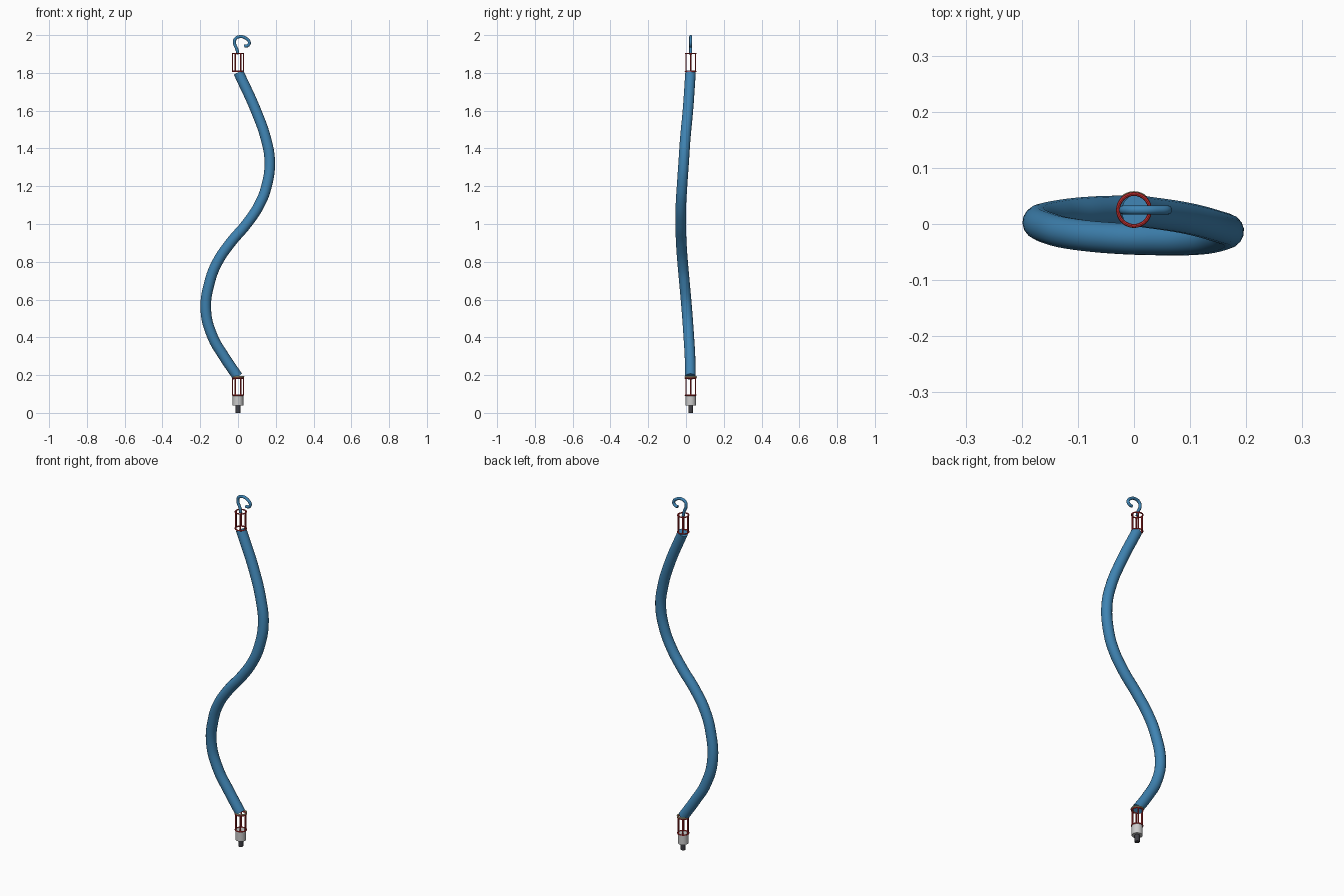
import bpy, math

if "Cube" in bpy.data.objects:
    bpy.data.objects.remove(bpy.data.objects["Cube"])

CY = 0.025  # y of the end fittings


def material(name, rgb):
    m = bpy.data.materials.new(name)
    m.diffuse_color = (*rgb, 1)
    m.use_nodes = True
    m.node_tree.nodes["Principled BSDF"].inputs["Base Color"].default_value = m.diffuse_color
    return m


BLUE = material("blue", (0.05, 0.23, 0.45))
RED = material("red", (0.6, 0.03, 0.03))
DARK = material("dark", (0.05, 0.05, 0.06))
YELLOW = material("pale_yellow", (0.6, 0.6, 0.35))


def finish(name, mat=None):
    ob = bpy.context.object
    ob.name = name
    if mat:
        ob.data.materials.append(mat)
    bpy.ops.object.shade_smooth_by_angle(angle=math.radians(40))
    return ob


def tube(name, points, radius, mat, res=10):
    cu = bpy.data.curves.new(name, 'CURVE')
    cu.dimensions = '3D'
    cu.bevel_depth = radius
    cu.bevel_resolution = 6
    cu.use_fill_caps = True
    cu.resolution_u = res
    sp = cu.splines.new('BEZIER')
    sp.bezier_points.add(len(points) - 1)
    for bp, p in zip(sp.bezier_points, points):
        bp.co = p
        bp.handle_left_type = bp.handle_right_type = 'AUTO'
    cu.materials.append(mat)
    ob = bpy.data.objects.new(name, cu)
    bpy.context.collection.objects.link(ob)
    return ob


def cylinder(name, r, z0, z1, mat=None, x=0, y=CY, sides=32):
    bpy.ops.mesh.primitive_cylinder_add(vertices=sides, radius=r, depth=z1 - z0,
                                        location=(x, y, (z0 + z1) / 2))
    return finish(name, mat)


def ring(name, r, thick, z, mat):
    bpy.ops.mesh.primitive_torus_add(major_radius=r, minor_radius=thick,
                                     major_segments=32, minor_segments=8,
                                     location=(0, CY, z))
    return finish(name, mat)


def cage(name, z0, z1):
    # two rings joined by six thin wires
    for label, z in (("lower", z0), ("upper", z1)):
        ring(f"{name}_{label}_ring", 0.0285, 0.0035, z, RED)
    for i in range(6):
        a = i * math.pi / 3
        cylinder(f"{name}_wire_{i + 1}", 0.003, z0, z1, RED,
                 0.0285 * math.cos(a), CY + 0.0285 * math.sin(a), 8)


# winding hose
tube("hose", [(-0.002, 0.023, 0.192), (-0.075, 0.021, 0.3), (-0.133, 0.015, 0.4),
              (-0.17, 0.005, 0.54), (-0.148, -0.009, 0.7), (-0.108, -0.018, 0.8),
              (-0.04, -0.025, 0.9), (0.045, -0.028, 1.0), (0.112, -0.027, 1.1),
              (0.151, -0.021, 1.2), (0.168, -0.012, 1.33), (0.148, -0.004, 1.45),
              (0.095, 0.01, 1.6), (0.003, 0.024, 1.802)], 0.028, BLUE)

# wire cages at both ends
cage("top_cage", 1.808, 1.903)
cage("bottom_cage", 0.094, 0.184)
ring("bottom_collar", 0.030, 0.0035, 0.191, YELLOW)

# hanging hook
tube("hook", [(0.0, CY, 1.898), (-0.006, CY, 1.925), (-0.018, CY, 1.955),
              (-0.014, CY, 1.98), (0.012, CY, 1.992), (0.042, CY, 1.983),
              (0.060, CY, 1.962), (0.052, CY, 1.945), (0.033, CY, 1.941)],
     0.008, BLUE, 6)

# end plug and tip
cylinder("plug", 0.028, 0.038, 0.094)
cylinder("plug_tip", 0.013, 0.0, 0.04, DARK)
